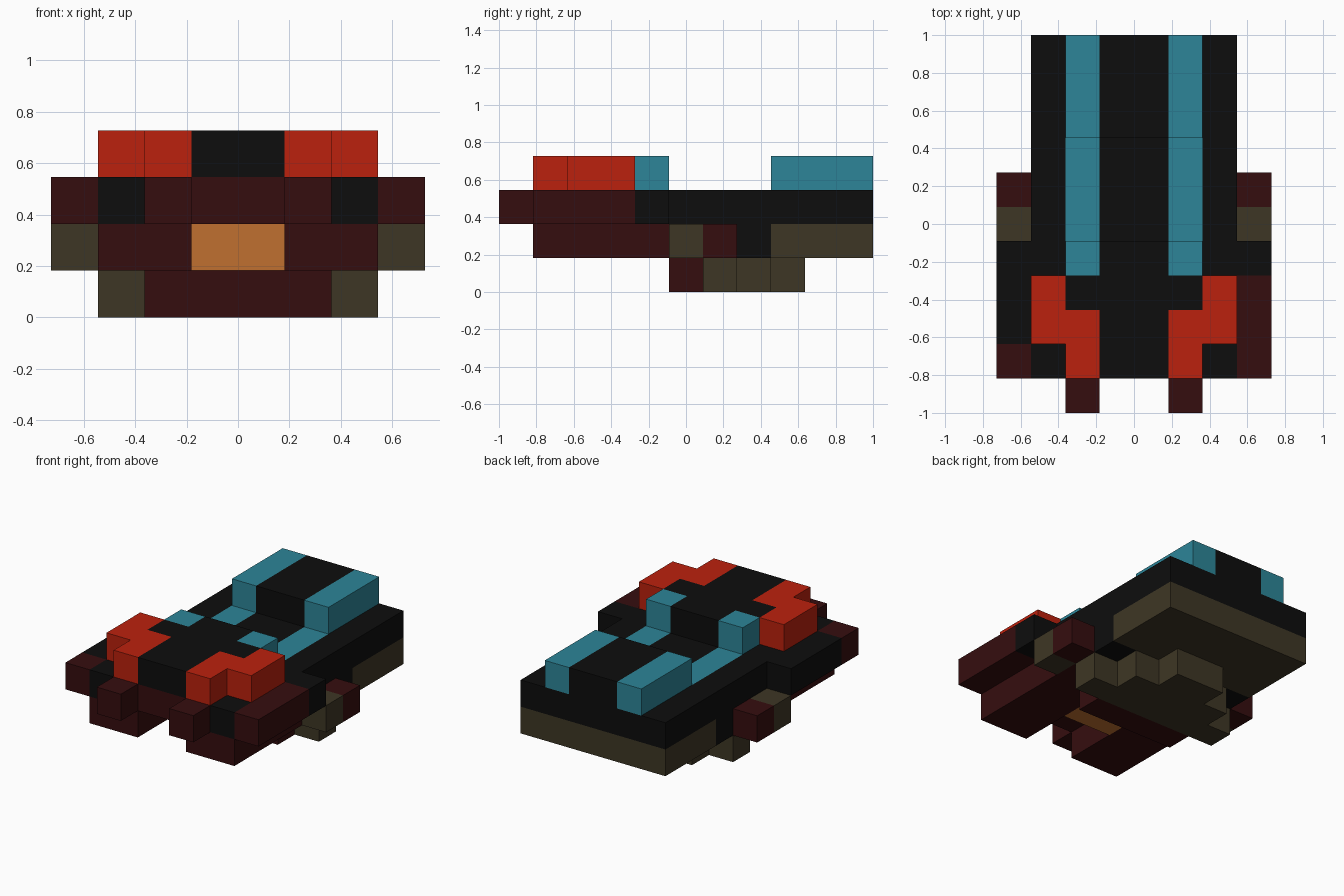
import bpy
import bmesh
from mathutils import Matrix, Vector

default = bpy.data.objects.get("Cube")
if default:
    bpy.data.objects.remove(default, do_unlink=True)

U = 2 / 11  # size of one block


def material(name, rgb):
    m = bpy.data.materials.new(name)
    m.use_nodes = True
    m.diffuse_color = (*rgb, 1)
    bsdf = next(n for n in m.node_tree.nodes if n.type == "BSDF_PRINCIPLED")
    bsdf.inputs["Base Color"].default_value = (*rgb, 1)
    bsdf.inputs["Roughness"].default_value = 0.9
    return m


BLACK = material("black", (0.004, 0.004, 0.004))
MAROON = material("dark_red", (0.036, 0.004, 0.0045))
RED = material("bright_red", (0.50, 0.015, 0.004))
TEAL = material("teal", (0.026, 0.235, 0.314))
OLIVE = material("olive_brown", (0.048, 0.037, 0.018))
ORANGE = material("orange", (0.527, 0.162, 0.030))


def block(name, mat, x, y, z, mirror=False):
    """Box from block-unit ranges: x from the middle, y from the nose, z = layer."""
    bm = bmesh.new()
    spans = [x, (-x[1], -x[0])] if mirror else [x]
    for x0, x1 in spans:
        size = Vector((x1 - x0, y[1] - y[0], 1)) * U
        centre = Vector(((x0 + x1) / 2, (y[0] + y[1]) / 2 - 5.5, z + 0.5)) * U
        bmesh.ops.create_cube(
            bm, size=1, matrix=Matrix.Translation(centre) @ Matrix.Diagonal((*size, 1)))
    mesh = bpy.data.meshes.new(name)
    bm.to_mesh(mesh)
    bm.free()
    mesh.materials.append(mat)
    bpy.context.collection.objects.link(bpy.data.objects.new(name, mesh))


def pair(name, mat, x, y, z):
    block(name, mat, x, y, z, mirror=True)


# Keel: stepped underside
block("keel_front", MAROON, (-2, 2), (5, 6), 0)
block("keel_wide", OLIVE, (-3, 3), (6, 7), 0)
block("keel_middle", OLIVE, (-2, 2), (7, 8), 0)
block("keel_tip", OLIVE, (-1, 1), (8, 9), 0)

# Lower hull with two front jaws and a light recessed between them
pair("front_jaws", MAROON, (1, 3), (1, 5), 1)
block("front_light", ORANGE, (-1, 1), (3, 4), 1)
block("light_backing", MAROON, (-1, 1), (4, 5), 1)
block("lower_hull", MAROON, (-3, 3), (5, 7), 1)
block("lower_hull_band", BLACK, (-3, 3), (7, 8), 1)
block("lower_hull_rear", OLIVE, (-3, 3), (8, 11), 1)
pair("side_pods_front", OLIVE, (3, 4), (5, 6), 1)
pair("side_pods_rear", MAROON, (3, 4), (6, 7), 1)

# Main deck
block("nose_panel", MAROON, (-1, 1), (1, 3), 2)
block("centre_deck", BLACK, (-1, 1), (3, 11), 2)
pair("nose_prongs", MAROON, (1, 2), (0, 3), 2)
pair("inner_deck_front", BLACK, (1, 2), (3, 5), 2)
pair("deck_stripes", TEAL, (1, 2), (5, 8), 2)
pair("inner_deck_rear", BLACK, (1, 2), (8, 11), 2)
pair("outer_deck", BLACK, (2, 3), (1, 11), 2)

# Side fenders, different in colour on each side
block("left_fender_front", MAROON, (3, 4), (1, 4), 2)
block("left_fender_rear", BLACK, (3, 4), (4, 5), 2)
block("right_fender_front", MAROON, (-4, -3), (1, 2), 2)
block("right_fender_rear", BLACK, (-4, -3), (2, 5), 2)

# Raised front top with red corner plates
block("front_top", BLACK, (-1, 1), (1, 5), 3)
pair("red_plates_inner", RED, (1, 2), (1, 3), 3)
pair("red_plates_outer", RED, (2, 3), (2, 4), 3)
pair("front_top_sides", BLACK, (1, 2), (3, 4), 3)
pair("front_top_stripes", TEAL, (1, 2), (4, 5), 3)

# Raised rear top
block("rear_top", BLACK, (-1, 1), (8, 11), 3)
pair("rear_top_stripes", TEAL, (1, 2), (8, 11), 3)
